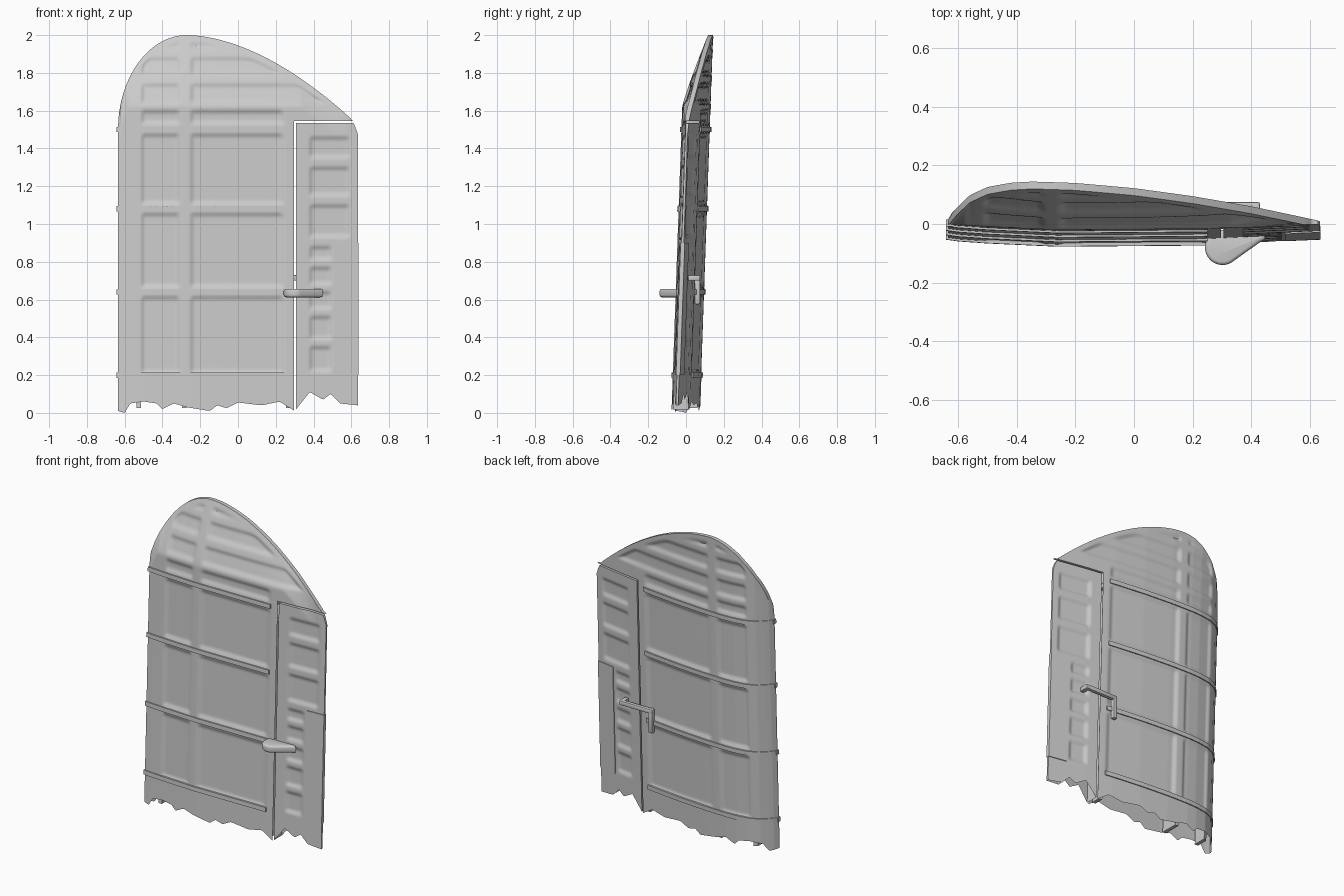
import bpy, bmesh, math
from mathutils import Vector

cube = bpy.data.objects.get("Cube")
if cube:
    bpy.data.objects.remove(cube, do_unlink=True)

metal = bpy.data.materials.new("bare grey metal")
metal.use_nodes = True
metal.diffuse_color = (0.6, 0.6, 0.6, 1)
metal.node_tree.nodes["Principled BSDF"].inputs["Base Color"].default_value = (0.6, 0.6, 0.6, 1)

# Section profiles (x, y) and torn lower edge (x, z)
FRONT = [(-.635, -.054), (-.6, -.059), (-.5, -.066), (-.26, -.077), (.25, -.073), (.635, -.055)]
BACK = [(-.635, -.045), (-.62, -.02), (-.6, 0), (-.56, .035), (-.5, .06), (-.42, .072),
        (-.35, .075), (-.2, .07), (0, .054), (.2, .03), (.4, 0), (.635, -.043)]
TORN = [(-.635, .01), (-.6, 0), (-.57, .05), (-.5, .06), (-.43, .05), (-.4, .02), (-.34, .05),
        (-.27, .03), (-.15, .01), (-.11, .04), (-.06, .025), (0, .055), (.125, .04), (.22, .06),
        (.3, .01), (.38, .11), (.45, .07), (.49, .1), (.54, .05), (.635, .04)]

# Pressed panels between the ribs (x0, x1, z0, z1)
PANELS = [(x0, x1, z0, z1) for x0, x1 in ((-.52, -.3), (-.26, .25))
          for z0, z1 in ((.2, .625), (.655, 1.065), (1.095, 1.485))]
PANELS += [(x0, x1, z0, z1) for x0, x1 in ((-.52, -.3), (-.26, .58))
           for z0, z1 in ((1.52, 1.61), (1.63, 1.75), (1.78, 1.89), (1.92, 1.98))
           if x1 < 0 or z0 > 1.6]
PANELS += [(-.26, .25, 1.52, 1.61)]
PANELS += [(.37, .6, z0, z1) for z0, z1 in ((1.34, 1.47), (1.14, 1.31), (.92, 1.11))]
PANELS += [(.37, .505, z0, z1) for z0, z1 in
           ((.8, .89), (.67, .78), (.54, .65), (.38, .52), (.21, .36))]


def follow(points, x):
    """Straight-line interpolation along a profile."""
    for (xa, ya), (xb, yb) in zip(points, points[1:]):
        if x <= xb:
            t = max(0, (x - xa) / (xb - xa))
            return ya + (yb - ya) * t
    return points[-1][1]


def torn(x):
    return follow(TORN, x)


def arch(x):
    """Upper outline: elliptical nose, then a long falling curve."""
    if x < -.27:
        return 1.5 + .5 * math.sqrt(max(0, 1 - ((x + .27) / .365) ** 2))
    drop = .569 * (x + .27) ** 1.785
    return 2 - drop - .05 * (max(0, x - .59) / .045) ** 2


def smooth(t):
    t = min(1, max(0, t))
    return t * t * (3 - 2 * t)


def recess(x, z):
    deepest = 0
    for x0, x1, z0, z1 in PANELS:
        if x0 < x < x1 and z0 < z < z1:
            ramp = .03
            d = smooth((x - x0) / ramp) * smooth((x1 - x) / ramp)
            d *= smooth((z - z0) / ramp) * smooth((z1 - z) / ramp)
            deepest = max(deepest, d * smooth((arch(x) - z - .03) / .03))
    return .011 * deepest


def skin(x, z):
    """Front and back y of the leaning, tapering section."""
    back, front = follow(BACK, x), follow(FRONT, x)
    top = arch(x)
    start = min(1.62, top - .15)
    if z > start:
        t = min(1, (z - start) / (top - start)) ** 1.15
        front += (max(front, back - .025) - front) * t
    lean = .035 * z
    return front + lean, back + lean


def finish(name, bm):
    bmesh.ops.recalc_face_normals(bm, faces=bm.faces)
    mesh = bpy.data.meshes.new(name)
    bm.to_mesh(mesh)
    bm.free()
    mesh.materials.append(metal)
    obj = bpy.data.objects.new(name, mesh)
    bpy.context.collection.objects.link(obj)
    bpy.ops.object.select_all(action='DESELECT')
    obj.select_set(True)
    bpy.context.view_layer.objects.active = obj
    bpy.ops.object.shade_smooth_by_angle(angle=math.radians(35))
    return obj


def shell(name, x0, x1, low, high, cols, rows, offset=0, pressed=False,
          ends=(True, True), floor=True, power=1):
    """Double-sided skin between two x limits and two height functions."""
    bm = bmesh.new()
    loops = []
    for i in range(cols + 1):
        x = x0 + (x1 - x0) * (i / cols) ** power
        sides = ([], [])
        for j in range(rows + 1):
            z = low(x) + (high(x) - low(x)) * j / rows
            front, back = skin(x, z)
            grow = offset
            if pressed:
                grow -= min(recess(x, z), (back - front) * .4)
            sides[0].append(bm.verts.new((x, front - grow, z)))
            sides[1].append(bm.verts.new((x, back + grow, z)))
        loops.append(sides[0] + sides[1][::-1])
    n = len(loops[0])
    for a, b in zip(loops, loops[1:]):
        for k in range(n if floor else n - 1):
            m = (k + 1) % n
            bm.faces.new((a[k], b[k], b[m], a[m]))
    for loop, closed in zip((loops[0], loops[-1]), ends):
        if closed:
            for k in range(rows):
                bm.faces.new((loop[k], loop[k + 1], loop[n - 2 - k], loop[n - 1 - k]))
    return finish(name, bm)


def level(z):
    return lambda x: z


# Fin body, upper trailing corner and rudder
shell("fin_body", -.635, .297, torn, arch, 120, 180, pressed=True,
      ends=(True, False), floor=False, power=1.6)
shell("fin_upper_corner", .297, .628, level(1.545), lambda x: max(1.546, arch(x)), 40, 24,
      pressed=True, ends=(False, True))
shell("rudder", .306, .635, torn, lambda x: min(1.535, arch(x)), 45, 150,
      pressed=True, floor=False)
shell("trim_tab", .515, .637, level(.2), level(.9), 6, 2, offset=.005)

# Raised straps wrapping around the leading edge
for i, z in enumerate((.2, .64, 1.08, 1.5)):
    shell(f"strap_{i + 1}", -.642, .25, level(z - .014), level(z + .014), 60, 1,
          offset=.007, power=1.6)

# Inner spars showing below the torn edge
for i, x in enumerate((-.525, -.285, .265)):
    shell(f"spar_{i + 1}", x - .012, x + .012, level(.025), level(1.4), 1, 8, offset=-.016)

# Front handle: rounded teardrop plate
bm = bmesh.new()
ring = [(.302 + .06 * math.cos(a), -.08 + .06 * math.sin(a))
        for a in (math.radians(80 + 11 * k) for k in range(21))]
ring += [(.43, -.062), (.45, -.05), (.44, -.035)]
face = bm.faces.new([bm.verts.new((x, y, .612)) for x, y in ring])
top = bmesh.ops.extrude_face_region(bm, geom=[face])["geom"]
bmesh.ops.translate(bm, verts=[v for v in top if isinstance(v, bmesh.types.BMVert)],
                    vec=(0, 0, .045))
rims = [e for e in bm.edges if abs(e.verts[0].co.z - e.verts[1].co.z) < .001]
bmesh.ops.bevel(bm, geom=rims, offset=.012, segments=3, profile=.5, affect='EDGES')
finish("front_handle", bm)


# Back lever: post, crossbar and hanging grip
def bar(name, lo, hi):
    bm = bmesh.new()
    bmesh.ops.create_cube(bm, size=1)
    lo, hi = Vector(lo), Vector(hi)
    for v in bm.verts:
        v.co = (lo + hi) / 2 + Vector(c * s for c, s in zip(v.co, hi - lo))
    bmesh.ops.bevel(bm, geom=bm.edges[:], offset=.007, segments=2, profile=.5, affect='EDGES')
    finish(name, bm)


bar("lever_post", (.4, .01, .7), (.43, .075, .73))
bar("lever_crossbar", (.19, .05, .7), (.43, .075, .73))
bar("lever_grip", (.19, .045, .575), (.22, .075, .73))
